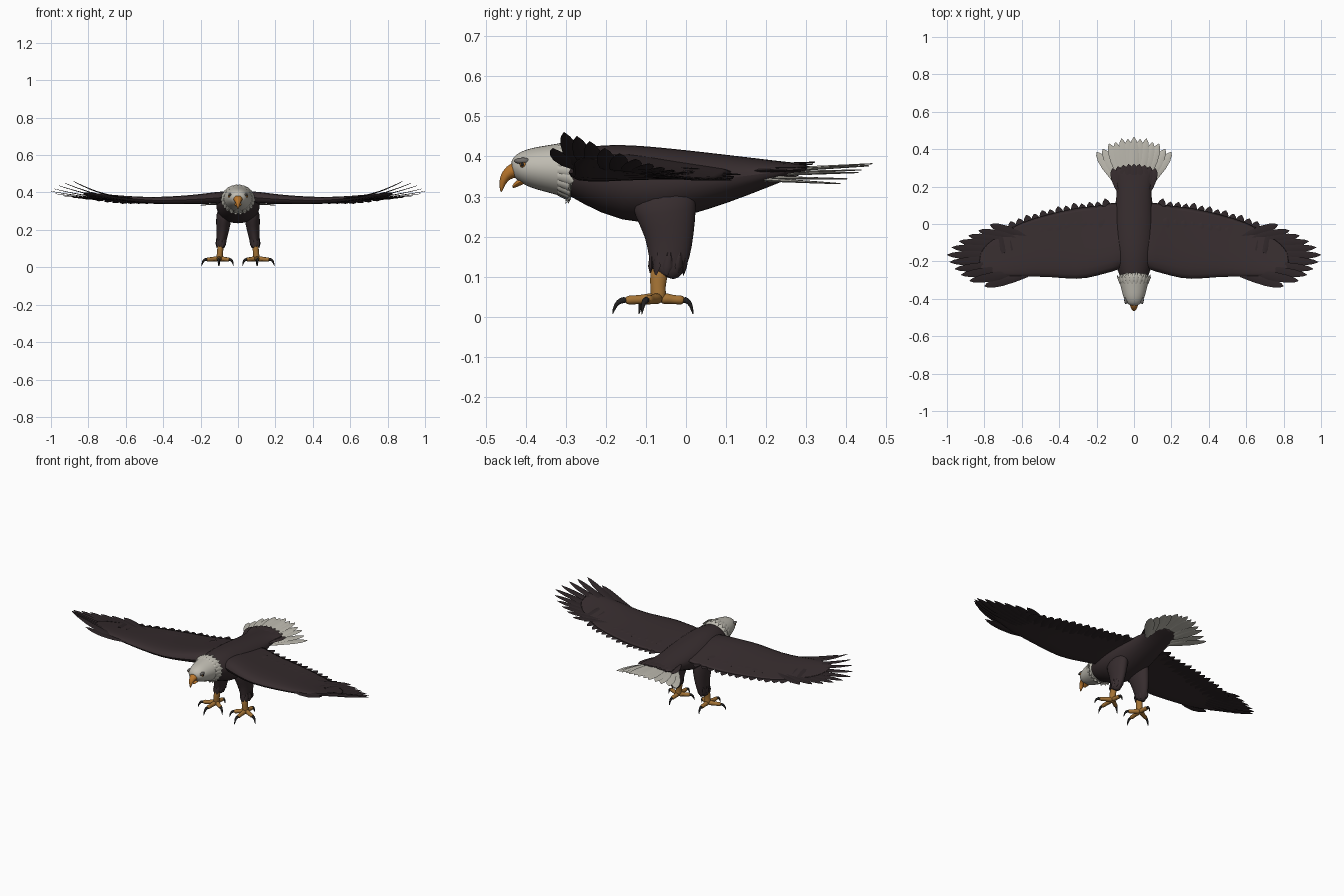
import bpy, bmesh, math
from mathutils import Vector

if "Cube" in bpy.data.objects:
    bpy.data.objects.remove(bpy.data.objects["Cube"])


def material(name, rgb):
    m = bpy.data.materials.new(name)
    m.use_nodes = True
    m.diffuse_color = (*rgb, 1)
    bsdf = m.node_tree.nodes["Principled BSDF"]
    bsdf.inputs["Base Color"].default_value = (*rgb, 1)
    bsdf.inputs["Roughness"].default_value = 0.8
    return m


BROWN = material("dark brown plumage", (0.038, 0.026, 0.028))
DARK = material("flight feather brown", (0.027, 0.019, 0.021))
WHITE = material("off white plumage", (0.52, 0.50, 0.44))
BEAK = material("beak orange", (0.48, 0.18, 0.025))
SKIN = material("leg ochre", (0.37, 0.17, 0.035))
BLACK = material("claw black", (0.015, 0.014, 0.014))
GREY = material("brow grey", (0.16, 0.15, 0.14))
X = Vector((1, 0, 0))


def skin(bm, rings):
    """Bridge equal rings of points and cap both ends."""
    vs = [[bm.verts.new(p) for p in r] for r in rings]
    n = len(vs[0])
    for a, b in zip(vs, vs[1:]):
        for i in range(n):
            j = (i + 1) % n
            bm.faces.new((a[i], a[j], b[j], b[i]))
    bm.faces.new(vs[0][::-1])
    bm.faces.new(vs[-1])


def tube(bm, path, radii, n=16, side=X):
    """Elliptical tube; radii are (sideways, upward) per path point."""
    path = [Vector(p) for p in path]
    rings = []
    for i, p in enumerate(path):
        t = path[min(i + 1, len(path) - 1)] - path[max(i - 1, 0)]
        up = side.cross(t).normalized()
        rings.append([p + side * (math.cos(a) * radii[i][0]) + up * (math.sin(a) * radii[i][1])
                      for a in (math.tau * k / n for k in range(n))])
    skin(bm, rings)


def feather(bm, base, tip, width, thick=0.004, lift=1.5):
    """Flat pointed blade whose end can curl up."""
    base, tip = Vector(base), Vector(tip)
    d = tip - base
    side = d.cross(Vector((0, 0, 1))).normalized()
    path, radii = [], []
    for t, w in ((0, .5), (.3, .85), (.6, 1), (.8, .85), (.93, .5), (1, .06)):
        path.append((base.x + d.x * t, base.y + d.y * t, base.z + d.z * t ** lift))
        radii.append((width * w / 2, thick * (1.1 - t * .8)))
    tube(bm, path, radii, 6, side)


def build(name, mat, fill, mirror=False, smooth=0, angle=40):
    bm = bmesh.new()
    fill(bm)
    bmesh.ops.recalc_face_normals(bm, faces=bm.faces)
    me = bpy.data.meshes.new(name)
    bm.to_mesh(me)
    bm.free()
    me.materials.append(mat)
    ob = bpy.data.objects.new(name, me)
    bpy.context.collection.objects.link(ob)
    bpy.ops.object.select_all(action='DESELECT')
    ob.select_set(True)
    bpy.context.view_layer.objects.active = ob
    bpy.ops.object.shade_smooth_by_angle(angle=math.radians(angle))
    if mirror:
        ob.modifiers.new("Mirror", 'MIRROR').use_mirror_merge = False
    if smooth:
        ob.modifiers.new("Subdivision", 'SUBSURF').levels = smooth
        ob.modifiers["Subdivision"].render_levels = smooth
    return ob


def spine(rows, n=16):
    """Tube along the centre line from rows of y, z, half width, half height."""
    return lambda bm: tube(bm, [(0, r[0], r[1]) for r in rows], [r[2:] for r in rows], n)


# Body and head
build("body", BROWN, spine([
    (-.32, .365, .055, .048), (-.28, .362, .078, .062), (-.2, .345, .108, .09),
    (-.1, .325, .122, .103), (0, .335, .117, .084), (.1, .345, .102, .062),
    (.2, .358, .09, .036), (.26, .366, .1, .02), (.31, .372, .11, .01)]), smooth=1)
build("head", WHITE, spine([
    (-.25, .366, .07, .06), (-.29, .367, .084, .074), (-.33, .369, .074, .063),
    (-.37, .371, .064, .055), (-.4, .373, .054, .046), (-.422, .373, .042, .034),
    (-.436, .371, .022, .018)]), smooth=1)


def collar(bm):
    for k in range(22):
        a = math.tau * k / 22
        c, s = math.cos(a), math.sin(a)
        out = Vector((c, 0, s))
        side = Vector((-s, 0, c))
        y = -.262 - .02 * (1 - s) + .008 * (k % 2)
        tube(bm, [(.074 * c, -.32, .367 + .062 * s), (.085 * c, -.29, .365 + .074 * s),
                  Vector((.092 * c, y, .36 + .078 * s))],
             [(.008, .003), (.014, .004), (.002, .001)], 6, side)


build("neck_feathers", WHITE, collar)

# Beak, eyes and brows
build("upper_beak", BEAK, spine([
    (-.405, .366, .033, .025), (-.43, .367, .025, .021), (-.449, .354, .017, .015),
    (-.459, .334, .01, .009), (-.461, .31, .002, .002)], 12), smooth=1)
build("lower_beak", BEAK, spine([
    (-.395, .346, .028, .011), (-.42, .333, .017, .008), (-.434, .322, .005, .004)], 10), smooth=1)


def ball(center, size):
    def fill(bm):
        for v in bmesh.ops.create_uvsphere(bm, u_segments=12, v_segments=8, radius=1)["verts"]:
            v.co = Vector(center) + Vector(a * b for a, b in zip(v.co, size))
    return fill


build("brows", GREY, ball((.043, -.407, .389), (.009, .022, .008)), True)
build("eyes", BEAK, ball((.046, -.406, .38), (.006, .009, .008)), True)
build("pupils", BLACK, ball((.05, -.408, .38), (.003, .005, .005)), True)

# Wing stations: x, front y, back y, front z, back z, thickness
WING = [(.03, -.24, .13, .378, .37, .08), (.12, -.262, .12, .37, .36, .078),
        (.2, -.285, .1, .365, .35, .066), (.3, -.308, .095, .36, .345, .056),
        (.45, -.287, .06, .355, .345, .046), (.6, -.288, .015, .37, .345, .034),
        (.7, -.285, -.04, .385, .355, .024), (.78, -.268, -.1, .395, .37, .014),
        (.83, -.25, -.15, .4, .385, .008)]
FOIL = [(0, 0), (.06, .4), (.25, .5), (.6, .25), (1, .05),
        (1, -.05), (.6, -.12), (.25, -.35), (.06, -.4)]


def wing(bm):
    skin(bm, [[(x, yf + (yb - yf) * u, zf + (zb - zf) * u + th * h) for u, h in FOIL]
              for x, yf, yb, zf, zb, th in WING])


def wing_at(x):
    for a, b in zip(WING, WING[1:]):
        if a[0] <= x <= b[0]:
            t = (x - a[0]) / (b[0] - a[0])
            return [p + (q - p) * t for p, q in zip(a, b)]


build("wings", BROWN, wing, True, 1, 60)

# Long wing tip feathers, front to back
TIPS = [(.8, -.332, .42), (.88, -.304, .46), (.925, -.272, .45), (.958, -.24, .437),
        (.985, -.203, .42), (1, -.165, .407), (.975, -.125, .393), (.935, -.092, .382),
        (.885, -.062, .373), (.83, -.035, .366), (.77, -.004, .36)]


def primaries(bm):
    for i, tip in enumerate(TIPS):
        f = i / (len(TIPS) - 1)
        feather(bm, (.57 + .04 * math.sin(f * math.pi), -.272 + .2 * f, .37 - .015 * f),
                tip, .048, .004, 1.7)


def secondaries(bm):
    for i in range(15):
        x = .13 + .042 * i
        _, yf, yb, zf, zb, th = wing_at(x)
        feather(bm, (x - .02, yf + (yb - yf) * .55, (zf + zb) / 2),
                (x + .025, yb + .018 - .006 * (i % 2), zb - .004), .06, .006, 1)


def wing_coverts(bm):
    for i in range(12):
        x = .16 + .047 * i
        _, yf, yb, zf, zb, th = wing_at(x)
        y = yf + (yb - yf) * .8
        feather(bm, (x - .02, y - .11, zf + (zb - zf) * .5 + th * .2),
                (x + .015, y, zb + th * .17 + .002), .055, .003, 1)


build("wing_tip_feathers", DARK, primaries, True)
build("trailing_wing_feathers", DARK, secondaries, True)
build("wing_covert_feathers", BROWN, wing_coverts, True)


# Tail fan, drooping at the sides, with dark feathers over its root
def tail(bm):
    for i in range(-6, 7):
        s = i / 6
        feather(bm, (.07 * s, .2, .366 - .024 * s * s - .002 * (i % 2)),
                (.2 * s, .465 - .08 * s * s - .008 * (i % 2), .382 - .05 * s * s - .003 * (i % 2)),
                .054, .005, 1)


def tail_coverts(bm):
    for i in range(-4, 5):
        s = i / 4
        feather(bm, (.07 * s, .16, .377 - .012 * s * s),
                (.115 * s, .322 - .025 * s * s, .386 - .022 * s * s), .05, .005, 1)


build("tail_feathers", WHITE, tail)
build("tail_covert_feathers", BROWN, tail_coverts)


# Legs
def thigh(bm):
    tube(bm, [(.07, -.06, .32), (.076, -.05, .26), (.081, -.04, .2), (.087, -.042, .15),
              (.092, -.047, .115), (.093, -.055, .1)],
         [(.042, .09), (.043, .078), (.035, .061), (.028, .053), (.023, .042), (.018, .026)])


def thigh_tufts(bm):
    for k in range(9):
        a = math.tau * k / 9
        c, s = math.cos(a), math.sin(a)
        tube(bm, [(.088 + .024 * c, -.042 + .045 * s, .16), (.092 + .023 * c, -.046 + .043 * s, .125),
                  (.093 + .02 * c, -.048 + .042 * s, .103 + .006 * (k % 2))],
             [(.006, .004), (.013, .006), (.002, .001)], 6, Vector((-s, c, 0)))


def shank(bm):
    tube(bm, [(.093, -.064, .125), (.095, -.07, .09), (.098, -.07, .06), (.1, -.066, .038)],
         [(.018, .026), (.017, .021), (.017, .019), (.02, .022)], 12)


# Toes: direction in degrees and reach
TOES = [(-88, .118), (-25, .105), (-146, .092), (90, .084)]


def toe_run(steps):
    """Tubes along every toe from steps of reach fraction, z, radius."""
    def fill(bm):
        for deg, reach in TOES:
            d = Vector((math.cos(math.radians(deg)), math.sin(math.radians(deg)), 0))
            tube(bm, [Vector((.1, -.066, z)) + d * reach * f for f, z, r in steps],
                 [(r, r) for f, z, r in steps], 10, Vector((-d.y, d.x, 0)))
    return fill


build("thighs", BROWN, thigh, True, 1)
build("thigh_feathers", BROWN, thigh_tufts, True)
build("shanks", SKIN, shank, True, 1)
build("toes", SKIN, toe_run([(0, .044, .015), (.25, .046, .014), (.45, .042, .011),
                             (.6, .043, .013), (.74, .04, .01)]), True, 1)
build("claws", BLACK, toe_run([(.68, .042, .0095), (.82, .042, .008), (.94, .03, .0055),
                               (1, .004, .001)]), True, 1)
